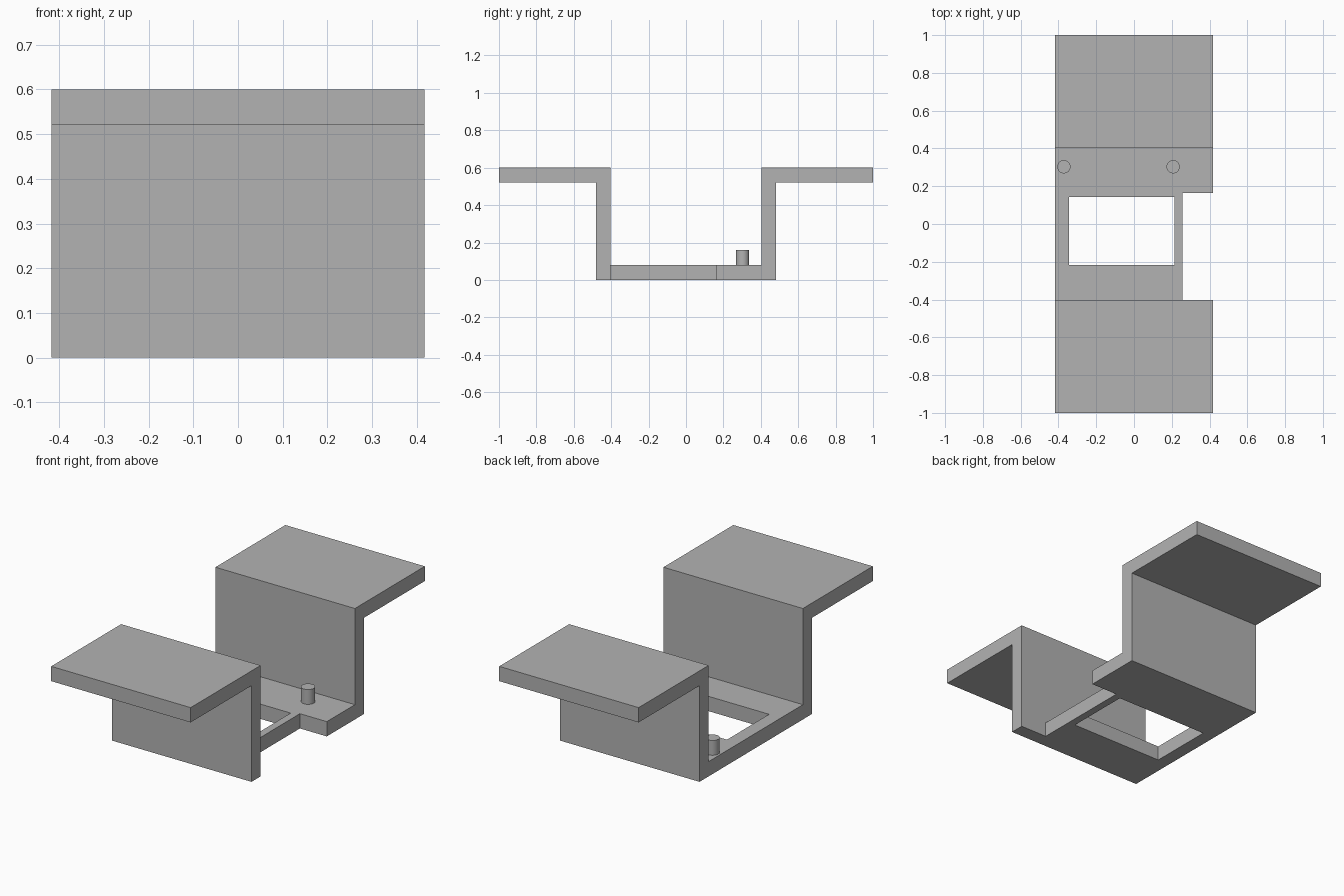
import bpy
import bmesh

cube = bpy.data.objects.get("Cube")
if cube:
    bpy.data.objects.remove(cube, do_unlink=True)

HALF_WIDTH = 0.417
THICK = 0.08
HEIGHT = 0.6

grey = bpy.data.materials.new("plain grey")
grey.use_nodes = True
colour = (0.45, 0.45, 0.45, 1)
grey.diffuse_color = colour
grey.node_tree.nodes["Principled BSDF"].inputs["Base Color"].default_value = colour


def add_object(name, bm):
    bmesh.ops.recalc_face_normals(bm, faces=bm.faces)
    mesh = bpy.data.meshes.new(name)
    bm.to_mesh(mesh)
    bm.free()
    mesh.materials.append(grey)
    obj = bpy.data.objects.new(name, mesh)
    bpy.context.collection.objects.link(obj)
    return obj


def extrude_outline(name, points, direction):
    bm = bmesh.new()
    face = bm.faces.new([bm.verts.new(p) for p in points])
    result = bmesh.ops.extrude_face_region(bm, geom=[face])
    moved = [v for v in result["geom"] if isinstance(v, bmesh.types.BMVert)]
    bmesh.ops.translate(bm, vec=direction, verts=moved)
    # The starting face is kept as the closing cap
    if not face.is_valid:
        bm.faces.new(bm.verts[:len(points)])
    return add_object(name, bm)


def cut_opening(target, name, x0, x1, y0, y1):
    corners = [(x0, y0, -THICK), (x1, y0, -THICK), (x1, y1, -THICK), (x0, y1, -THICK)]
    cutter = extrude_outline(name, corners, (0, 0, THICK * 3))
    cutter.hide_render = True
    cutter.hide_set(True)
    mod = target.modifiers.new(name, "BOOLEAN")
    mod.operation = "DIFFERENCE"
    mod.solver = "EXACT"
    mod.object = cutter
    bpy.context.view_layer.objects.active = target
    bpy.ops.object.modifier_apply(modifier=mod.name)
    bpy.data.objects.remove(cutter, do_unlink=True)


# Hat-shaped bracket: two flanges, two walls and a floor in one section
INNER, OUTER = 0.403, 0.48
half = [(OUTER, 0), (OUTER, HEIGHT - THICK), (1, HEIGHT - THICK),
        (1, HEIGHT), (INNER, HEIGHT), (INNER, THICK)]
section = half + [(-y, z) for y, z in reversed(half)]
bracket = extrude_outline("bracket", [(-HALF_WIDTH, y, z) for y, z in section],
                          (2 * HALF_WIDTH, 0, 0))

# Window through the floor and the notch in its left edge
cut_opening(bracket, "window_cutter", -0.345, 0.215, -0.217, 0.143)
cut_opening(bracket, "notch_cutter", 0.256, 0.5, -INNER, 0.163)

# Two locating pegs on the floor
for name, x in (("right_peg", -0.371), ("left_peg", 0.207)):
    bm = bmesh.new()
    bmesh.ops.create_cone(bm, cap_ends=True, segments=32, radius1=0.035,
                          radius2=0.035, depth=THICK)
    bmesh.ops.translate(bm, vec=(x, 0.303, THICK * 1.5), verts=bm.verts)
    peg = add_object(name, bm)
    bpy.ops.object.select_all(action="DESELECT")
    peg.select_set(True)
    bpy.context.view_layer.objects.active = peg
    bpy.ops.object.shade_smooth_by_angle()
